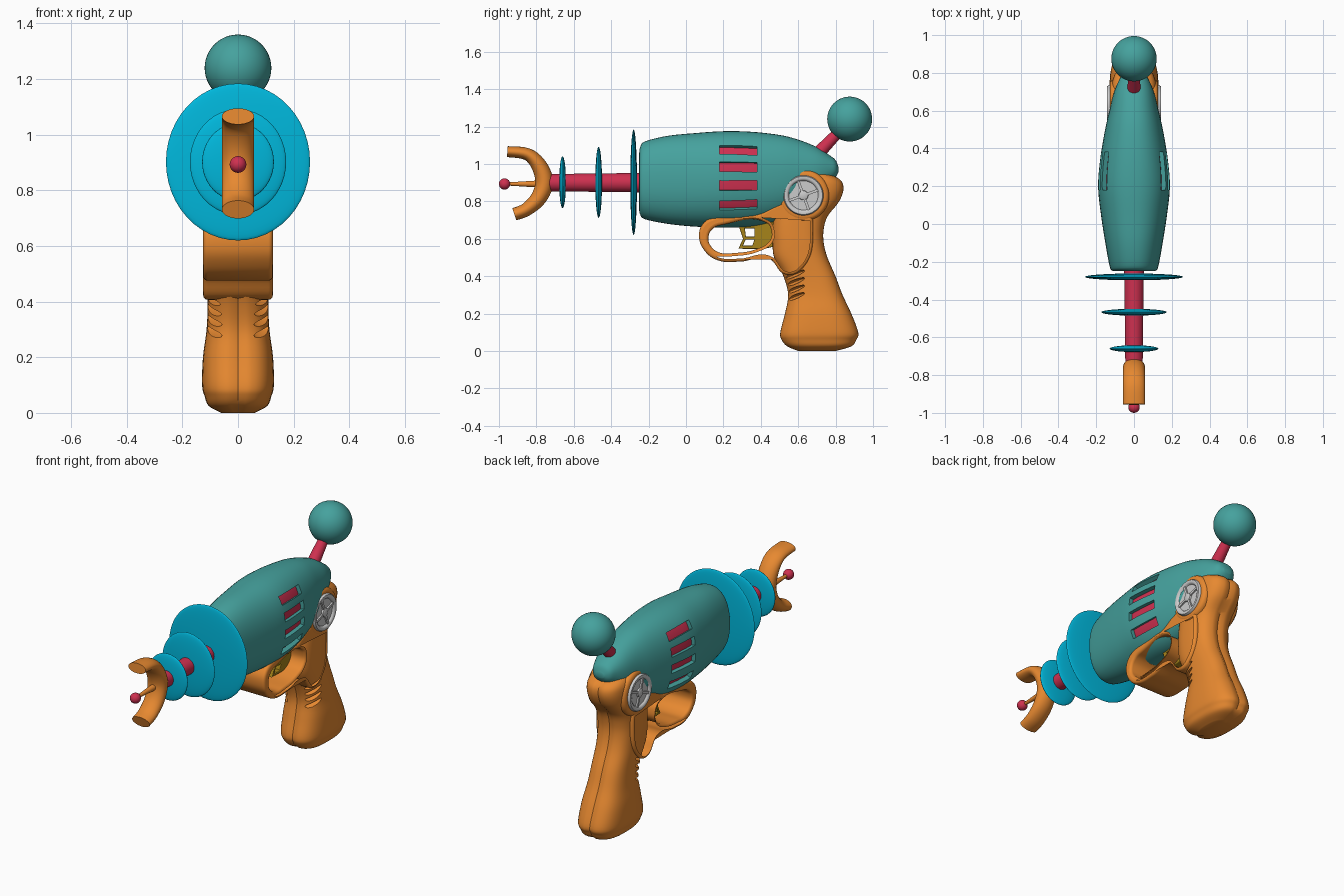
import bpy, bmesh, math
from mathutils import Matrix, Vector

if "Cube" in bpy.data.objects:
    bpy.data.objects.remove(bpy.data.objects["Cube"])


def material(name, rgb):
    m = bpy.data.materials.new(name)
    m.diffuse_color = (*rgb, 1)
    m.use_nodes = True
    m.node_tree.nodes["Principled BSDF"].inputs["Base Color"].default_value = m.diffuse_color
    return m


TEAL = material("teal", (0.06, 0.36, 0.34))
ORANGE = material("orange", (0.80, 0.25, 0.03))
RED = material("red", (0.62, 0.03, 0.08))
CYAN = material("cyan", (0.0, 0.48, 0.72))
OCHRE = material("ochre", (0.38, 0.23, 0.01))


def shade(ob, angle=40):
    bpy.ops.object.select_all(action='DESELECT')
    ob.select_set(True)
    bpy.context.view_layer.objects.active = ob
    bpy.ops.object.shade_smooth_by_angle(angle=math.radians(angle))


def finish(name, bm, mat=None, angle=40):
    bmesh.ops.recalc_face_normals(bm, faces=bm.faces)
    me = bpy.data.meshes.new(name)
    bm.to_mesh(me)
    bm.free()
    ob = bpy.data.objects.new(name, me)
    bpy.context.collection.objects.link(ob)
    if mat:
        me.materials.append(mat)
    shade(ob, angle)
    return ob


def smooth_rows(rows, steps=5):
    """Catmull-Rom interpolation between rows of numbers."""
    out = []
    for i in range(len(rows) - 1):
        p0, p1, p2, p3 = (rows[max(0, min(len(rows) - 1, i + k))] for k in (-1, 0, 1, 2))
        for s in range(steps):
            t = s / steps
            out.append([0.5 * (2 * b + (c - a) * t + (2 * a - 5 * b + 4 * c - d) * t * t
                               + (3 * b - a - 3 * c + d) * t ** 3)
                        for a, b, c, d in zip(p0, p1, p2, p3)])
    return out + [list(rows[-1])]


def skin(bm, rings):
    """Bridge rings of points and cap both ends."""
    vs = [[bm.verts.new(p) for p in r] for r in rings]
    n = len(vs[0])
    for a, b in zip(vs, vs[1:]):
        for i in range(n):
            bm.faces.new((a[i], a[(i + 1) % n], b[(i + 1) % n], b[i]))
    bm.faces.new(vs[0])
    bm.faces.new(vs[-1])


def loft(name, rows, axis, mat, power=2.0, n=48, groove=0.0):
    """Rows: position along axis, low edge, high edge, half width in x."""
    rings = []
    for pos, lo, hi, hx in smooth_rows(rows):
        ring = []
        for i in range(n):
            a = 2 * math.pi * i / n
            c, s = (math.copysign(abs(f) ** (2 / power), f) for f in (math.cos(a), math.sin(a)))
            half = (hi - lo) / 2 - (groove if i in (n // 4, 3 * n // 4) else 0)
            v = (lo + hi) / 2 + half * s
            ring.append((hx * c, pos, v) if axis == 'y' else (hx * c, v, pos))
        rings.append(ring)
    bm = bmesh.new()
    skin(bm, rings)
    return finish(name, bm, mat)


def ball(name, loc, radii, mat):
    bm = bmesh.new()
    m = Matrix.Translation(loc) @ Matrix.Diagonal((*radii, 1)) @ Matrix.Rotation(math.pi / 2, 4, 'X')
    bmesh.ops.create_uvsphere(bm, u_segments=48, v_segments=24, radius=1, matrix=m)
    return finish(name, bm, mat, 60)


def rod(name, a, b, r1, r2, mat, bevel=0.0, n=32):
    a, b = Vector(a), Vector(b)
    bm = bmesh.new()
    m = Matrix.Translation((a + b) / 2) @ (b - a).to_track_quat('Z', 'Y').to_matrix().to_4x4()
    bmesh.ops.create_cone(bm, cap_ends=True, segments=n, radius1=r1, radius2=r2,
                          depth=(b - a).length, matrix=m)
    if bevel:
        rim = [e for e in bm.edges if any(len(f.verts) > 4 for f in e.link_faces)]
        bmesh.ops.bevel(bm, geom=rim, offset=bevel, segments=4, profile=0.5, affect='EDGES')
    return finish(name, bm, mat)


def cut(ob, cutter):
    mod = ob.modifiers.new("cut", 'BOOLEAN')
    mod.operation, mod.solver, mod.object = 'DIFFERENCE', 'EXACT', cutter
    bpy.context.view_layer.objects.active = ob
    bpy.ops.object.modifier_apply(modifier="cut")
    bpy.data.objects.remove(cutter)
    shade(ob, 35)


def plate(name, loops, half, bevel, mat, handle='AUTO'):
    """Side profile (y, z) with holes, extruded to both sides in x."""
    cu = bpy.data.curves.new(name, 'CURVE')
    cu.dimensions, cu.fill_mode, cu.resolution_u = '2D', 'BOTH', 8
    cu.extrude, cu.bevel_depth, cu.offset, cu.bevel_resolution = half - bevel, bevel, -bevel, 3
    for pts in loops:
        sp = cu.splines.new('BEZIER')
        sp.bezier_points.add(len(pts) - 1)
        sp.use_cyclic_u = True
        for bp, (y, z) in zip(sp.bezier_points, pts):
            bp.co = (y, z, 0)
            bp.handle_left_type = bp.handle_right_type = handle
    ob = bpy.data.objects.new(name, cu)
    bpy.context.collection.objects.link(ob)
    ob.rotation_euler = (math.pi / 2, 0, math.pi / 2)
    cu.materials.append(mat)
    bpy.ops.object.select_all(action='DESELECT')
    ob.select_set(True)
    bpy.context.view_layer.objects.active = ob
    bpy.ops.object.convert(target='MESH')
    shade(bpy.context.object)


# Body shell with four vent slots on each side and a red core behind them
body = loft("body", [(-.25, .75, 1.06, .10), (-.245, .73, 1.09, .118), (-.22, .705, 1.12, .13),
                     (-.1, .68, 1.15, .152), (.05, .665, 1.165, .175), (.2, .66, 1.175, .19),
                     (.35, .665, 1.172, .178), (.5, .70, 1.155, .153), (.6, .75, 1.13, .13),
                     (.7, .83, 1.09, .105), (.77, .90, 1.045, .075), (.80, .93, 1.02, .055),
                     (.815, .955, .985, .025)], 'y', TEAL, power=2.25)
bm = bmesh.new()
for side in (-1, 1):
    for deg in (37, 15, -7.5, -32):
        t = math.radians(deg)
        hx, hz = .186, .256
        tilt = math.atan2(math.sin(t) / hz, math.cos(t) / hx)
        m = (Matrix.Translation((side * hx * math.cos(t), .28, .918 + hz * math.sin(t)))
             @ Matrix.Rotation(-side * tilt, 4, 'Y') @ Matrix.Diagonal((.09, .2, .052, 1)))
        bmesh.ops.create_cube(bm, size=1, matrix=m)
cut(body, finish("vent_cutter", bm))
loft("vent_core", [(.1, .69, 1.145, .155), (.2, .685, 1.15, .166), (.35, .69, 1.147, .154),
                   (.45, .72, 1.13, .135)], 'y', RED, power=2.25)

# Barrel, fins, claw and emitter
rod("barrel", (0, -.74, .9), (0, -.23, .9), .046, .052, RED)
for i, (y, rx, rz) in enumerate([(-.28, .259, .282), (-.467, .173, .19), (-.66, .129, .139)]):
    ball(f"fin_{i + 1}", (0, y, .902), (rx, .018, rz), CYAN)
path = smooth_rows([(-.955, 1.066, .029), (-.848, 1.052, .033), (-.785, .99, .042), (-.758, .902, .048),
                    (-.788, .818, .043), (-.853, .757, .036), (-.918, .731, .034)])
rings = []
for i, (y, z, r) in enumerate(path):
    p, q = path[max(0, i - 1)], path[min(len(path) - 1, i + 1)]
    d = Vector((q[0] - p[0], q[1] - p[1])).normalized()
    rings.append([(.058 * math.cos(a), y - d.y * r * math.sin(a), z + d.x * r * math.sin(a))
                  for a in (2 * math.pi * k / 32 for k in range(32))])
bm = bmesh.new()
skin(bm, rings)
finish("claw", bm, ORANGE)
rod("emitter_spike", (0, -.77, .893), (0, -.96, .893), .02, .008, ORANGE)
ball("emitter_ball", (0, -.97, .893), (.03, .03, .03), RED)

# Rear knob on its stem
rod("knob_stem", (0, .70, 1.05), (0, .83, 1.185), .036, .027, RED)
ball("knob", (0, .875, 1.24), (.12, .12, .12), TEAL)

# Grip with finger grooves
grip = loft("grip", [(0, .60, .80, .06), (.025, .54, .885, .105), (.06, .51, .912, .12),
                     (.1, .503, .922, .129), (.2, .528, .885, .126), (.3, .545, .838, .113),
                     (.4, .52, .80, .109), (.5, .47, .757, .112), (.58, .462, .737, .115),
                     (.65, .462, .737, .116), (.72, .47, .758, .117), (.8, .485, .82, .119),
                     (.87, .50, .843, .12), (.92, .52, .82, .114), (.96, .56, .73, .09),
                     (.975, .60, .66, .05)], 'z', ORANGE, power=2.8, groove=.012)
bm = bmesh.new()
for side in (-1, 1):
    for k in range(4):
        m = (Matrix.Translation((side * .1, .572, .285 + .04 * k)) @ Matrix.Rotation(math.radians(22), 4, 'X')
             @ Matrix.Diagonal((.045, .068, .012, 1)))
        bmesh.ops.create_uvsphere(bm, u_segments=24, v_segments=12, radius=1, matrix=m)
cut(grip, finish("groove_cutter", bm))
rod("grip_boss", (-.128, .628, .832), (.128, .628, .832), .138, .138, ORANGE, bevel=.025, n=64)

# Trigger guard and trigger
plate("trigger_guard", [
    [(.07, .61), (.09, .68), (.15, .715), (.39, .735), (.48, .78), (.62, .80), (.68, .62),
     (.61, .43), (.53, .41), (.44, .495), (.29, .478), (.17, .485), (.10, .535)],
    [(.12, .61), (.145, .655), (.20, .675), (.43, .685), (.457, .64), (.447, .588),
     (.377, .545), (.26, .524), (.18, .526), (.13, .565)]], .125, .016, ORANGE)
plate("trigger", [
    [(.275, .69), (.48, .69), (.48, .56), (.41, .545), (.28, .547), (.305, .60)],
    [(.315, .655), (.365, .655), (.365, .612), (.32, .612)],
    [(.318, .595), (.365, .595), (.355, .563), (.305, .563)]], .03, .005, OCHRE, 'VECTOR')

# Dials on both sides: dished disc with hub and four spokes
for side, label in ((-1, "left"), (1, "right")):
    bm = bmesh.new()
    skin(bm, [[(side * x, .628 + r * math.cos(a), .832 + r * math.sin(a))
               for a in (2 * math.pi * k / 48 for k in range(48))]
              for r, x in [(.107, .09), (.107, .134), (.102, .142), (.09, .143), (.082, .138), (.078, .130),
                           (.026, .130), (.024, .14), (.016, .144)]])
    for k in range(4):
        m = (Matrix.Translation((side * .132, .628, .832)) @ Matrix.Rotation(math.radians(20 + 90 * k), 4, 'X')
             @ Matrix.Translation((0, .05, 0)) @ Matrix.Diagonal((.014, .064, .014, 1)))
        bmesh.ops.create_cube(bm, size=1, matrix=m)
    finish(f"dial_{label}", bm)
